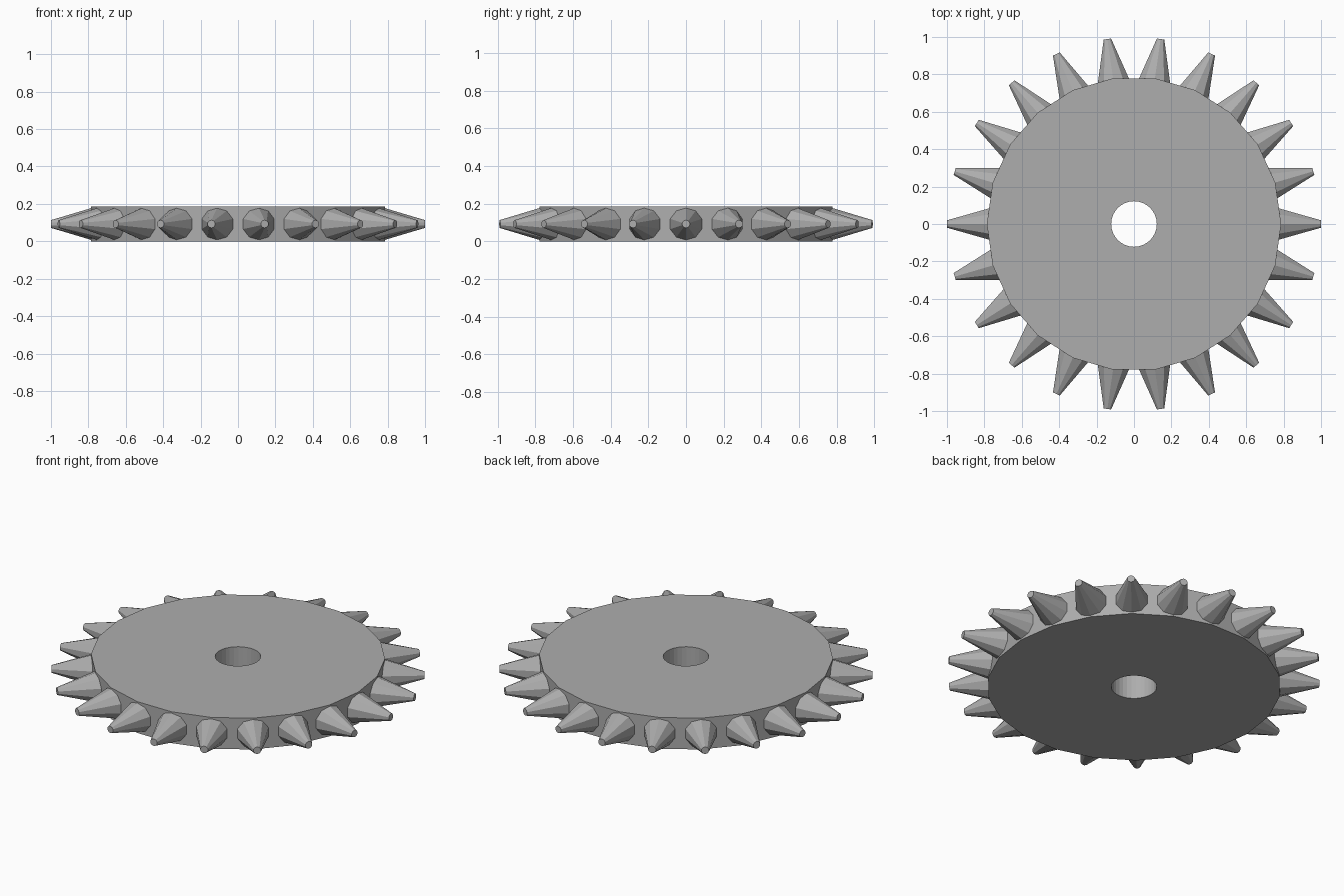
import bpy
import bmesh
import math
from mathutils import Matrix, Vector

TEETH = 22
THICK = 0.185
DISC_R = 0.787
HOLE_R = 0.122

cube = bpy.data.objects.get("Cube")
if cube:
    bpy.data.objects.remove(cube, do_unlink=True)

steel = bpy.data.materials.new("steel_grey")
steel.use_nodes = True
grey = (0.42, 0.42, 0.42, 1)
steel.diffuse_color = grey
steel.node_tree.nodes["Principled BSDF"].inputs["Base Color"].default_value = grey


def finish(name, bm):
    """Turn a bmesh into a flat shaded steel object."""
    bmesh.ops.recalc_face_normals(bm, faces=bm.faces)
    mesh = bpy.data.meshes.new(name)
    bm.to_mesh(mesh)
    bm.free()
    mesh.materials.append(steel)
    obj = bpy.data.objects.new(name, mesh)
    bpy.context.collection.objects.link(obj)
    return obj


def cylinder(name, radius, height, sides, turn=0):
    bm = bmesh.new()
    place = Matrix.Translation((0, 0, THICK / 2)) @ Matrix.Rotation(turn, 4, "Z")
    bmesh.ops.create_cone(bm, cap_ends=True, segments=sides, radius1=radius,
                          radius2=radius, depth=height, matrix=place)
    return finish(name, bm)


# Disc with a round axle hole
disc = cylinder("disc", DISC_R, THICK, TEETH, math.pi / 2)
cutter = cylinder("axle_hole_cutter", HOLE_R, THICK * 2, 32)
cutter.hide_render = True
cutter.hide_viewport = True
cut = disc.modifiers.new("axle_hole", "BOOLEAN")
cut.operation = "DIFFERENCE"
cut.solver = "EXACT"
cut.object = cutter

# Ring of blunt conical teeth, one on each corner of the disc
BASE, TIP = 0.765, 0.999
for i in range(TEETH):
    angle = math.tau * i / TEETH
    bm = bmesh.new()
    place = (Matrix.Translation((0, 0, THICK / 2))
             @ Matrix.Rotation(angle, 4, "Z")
             @ Matrix.Translation(Vector(((BASE + TIP) / 2, 0, 0)))
             @ Matrix.Rotation(math.pi / 2, 4, "Y")
             @ Matrix.Rotation(math.pi / 2, 4, "Z"))
    bmesh.ops.create_cone(bm, cap_ends=True, segments=10, radius1=0.091,
                          radius2=0.021, depth=TIP - BASE, matrix=place)
    finish(f"tooth_{i + 1}", bm)
